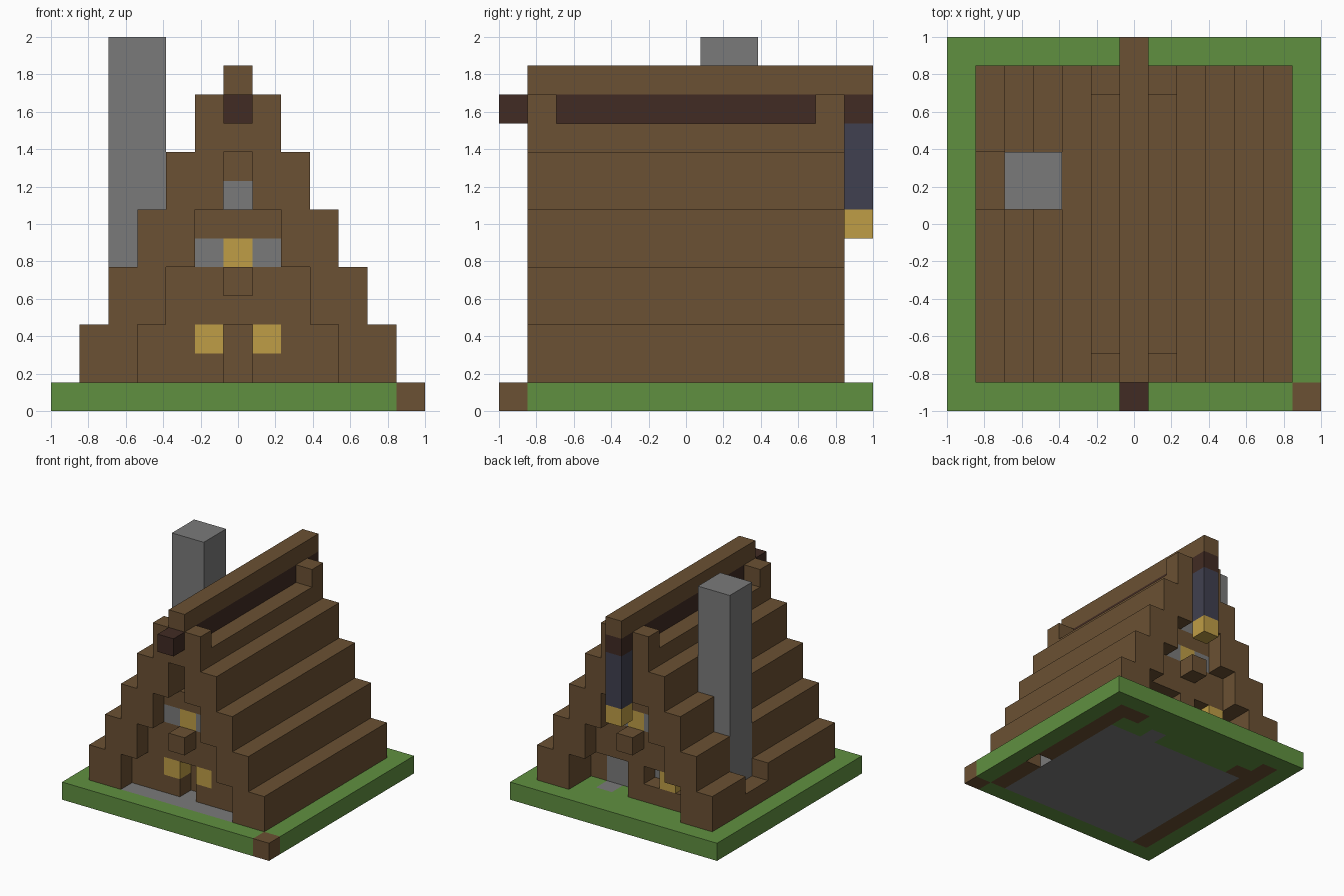
import bpy
import bmesh

cube = bpy.data.objects.get("Cube")
if cube:
    bpy.data.objects.remove(cube, do_unlink=True)

CELL = 2 / 13  # everything sits on a 13-cell lattice


def material(name, r, g, b):
    m = bpy.data.materials.new(name)
    m.use_nodes = True
    m.diffuse_color = (r, g, b, 1)
    m.node_tree.nodes["Principled BSDF"].inputs["Base Color"].default_value = (r, g, b, 1)
    return m


WOOD = material("brown wood", 0.147, 0.082, 0.033)
DARK = material("dark wood", 0.053, 0.024, 0.017)
GRASS = material("grass green", 0.117, 0.279, 0.051)
STONE = material("grey stone", 0.195, 0.195, 0.195)
GLOW = material("warm yellow", 0.521, 0.337, 0.061)
CHAIN = material("slate blue", 0.051, 0.051, 0.08)


def blocks(name, mat, *boxes):
    """Boxes given as inclusive cell ranges: (x0, x1), (y0, y1), (z0, z1)."""
    bm = bmesh.new()
    for box in boxes:
        lo = [box[0][0] - 0.5, box[1][0] - 0.5, box[2][0]]
        hi = [box[0][1] + 0.5, box[1][1] + 0.5, box[2][1] + 1]
        for v in bmesh.ops.create_cube(bm, size=1)["verts"]:
            for i in range(3):
                v.co[i] = (hi[i] if v.co[i] > 0 else lo[i]) * CELL
    mesh = bpy.data.meshes.new(name)
    bm.to_mesh(mesh)
    bm.free()
    mesh.materials.append(mat)
    obj = bpy.data.objects.new(name, mesh)
    bpy.context.collection.objects.link(obj)
    return obj


def at(n):
    return (n, n)


def mirrored(box):
    (a, b), y, z = box
    return (-b, -a), y, z


# Ground plate: grass border, stone floor, wooden sills
G = at(0)
blocks("grass", GRASS,
       ((-6, 5), at(-6), G), (at(6), (-5, 6), G), (at(-6), (-5, 6), G),
       ((-5, 5), at(6), G), ((-4, 3), at(5), G),
       ((-3, 1), at(4), G), ((3, 4), at(4), G))
blocks("corner_block", WOOD, (at(6), at(-6), G))
blocks("floor", STONE, ((-4, 4), (-5, 3), G), (at(2), at(4), G))
blocks("sills", WOOD, (at(-5), (-5, 5), G), (at(5), (-5, -3), G),
       (at(5), (-1, 5), G), (at(4), at(5), G), (at(-4), at(4), G))

# Stepped roof: each course is two cells wide and two cells high
ROOF_Y = (-5, 5)
right_side = [((4 - i, 5 - i), ROOF_Y, (1 + 2 * i, 2 + 2 * i)) for i in range(4)]
blocks("roof_left", WOOD, *right_side)
left_side = [mirrored(b) for b in right_side[1:]]
# The lowest course dips beside the chimney
left_side += [((-5, -4), (-5, 0), (1, 2)), ((-5, -4), (3, 5), (1, 2)),
              (at(-5), (1, 2), at(1))]
# The second course leaves room for the chimney
left_side[0:1] = [((-4, -3), (-5, 0), (3, 4)), ((-4, -3), (3, 5), (3, 4))]
blocks("roof_right", WOOD, *left_side)
blocks("roof_cap", WOOD, ((-1, 1), ROOF_Y, at(9)),
       *[(at(x), at(y), at(10)) for x in (-1, 1) for y in (-5, 5)])
blocks("ridge", WOOD, (at(0), (-5, 6), at(11)))
blocks("ridge_beam", DARK, (at(0), (-6, 6), at(10)))

# Chimney
blocks("chimney", STONE, ((-4, -3), (1, 2), (1, 12)))

# Front wall with recessed door
F = at(-4)
low = [((1, 3), F, at(1)), ((2, 3), F, at(2))]
blocks("front_wall", WOOD, *low, *map(mirrored, low),
       ((-2, 2), F, (3, 4)), ((-1, 1), F, at(6)))
blocks("door", WOOD, (at(0), at(-3), (1, 2)))
blocks("front_windows", GLOW, (at(-1), F, at(2)), (at(1), F, at(2)), (at(0), F, at(5)))

# Back wall with a low sill and stone panels
B = at(4)
blocks("back_wall", WOOD, ((-2, 2), B, (3, 4)), ((-1, 1), B, at(6)),
       (at(0), B, at(8)), ((-3, -1), B, at(1)), (at(0), B, (1, 2)),
       (at(3), at(3), (1, 2)), (at(-3), at(3), (1, 2)))
blocks("back_panels", STONE, ((1, 2), at(3), (1, 2)), ((-2, -1), at(3), (1, 2)),
       (at(0), B, at(7)))
blocks("back_windows", GLOW, (at(-2), B, at(2)), (at(0), B, at(5)))

# Stone panes beside the upper windows and beam ends below them
blocks("upper_panes", STONE, *[(at(x), w, at(5)) for x in (-1, 1) for w in (F, B)])
blocks("beam_ends", WOOD, *[(at(0), at(y), at(4)) for y in (-5, 5)])

# Hanging lantern at the back
blocks("lantern_chain", CHAIN, (at(0), at(6), (7, 9)))
blocks("lantern", GLOW, (at(0), at(6), at(6)))
